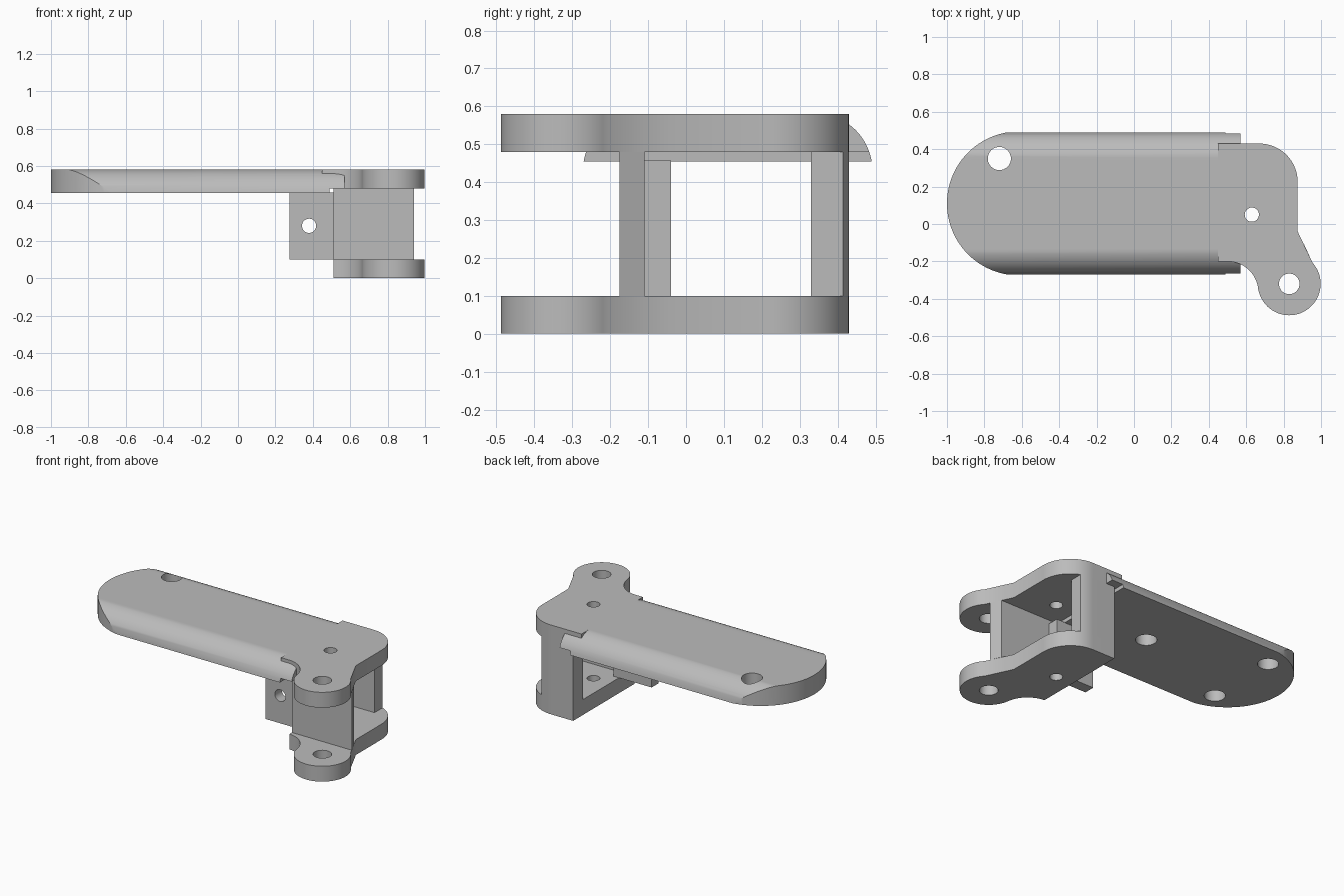
import bpy, bmesh
from math import sin, cos, radians
from mathutils import Matrix

if "Cube" in bpy.data.objects:
    bpy.data.objects.remove(bpy.data.objects["Cube"], do_unlink=True)

grey = bpy.data.materials.new("plain_grey")
grey.use_nodes = True
grey.diffuse_color = (0.5, 0.5, 0.5, 1)
grey.node_tree.nodes["Principled BSDF"].inputs["Base Color"].default_value = (0.5, 0.5, 0.5, 1)


def arc(cx, cy, r, start, end, steps=24):
    """Points along a circular arc, angles in degrees."""
    angles = [radians(start + (end - start) * i / steps) for i in range(steps + 1)]
    return [(cx + r * cos(a), cy + r * sin(a)) for a in angles]


def prism(name, outline, low, high, axis="z"):
    """Extrude an outline along z, or along x (outline in y, z) or y (outline in x, z)."""
    place = {"z": lambda u, v, w: (u, v, w),
             "x": lambda u, v, w: (w, u, v),
             "y": lambda u, v, w: (u, w, v)}[axis]
    bm = bmesh.new()
    base = bm.faces.new([bm.verts.new(place(u, v, low)) for u, v in outline])
    top = bmesh.ops.extrude_face_region(bm, geom=[base])
    moved = [g for g in top["geom"] if isinstance(g, bmesh.types.BMVert)]
    bmesh.ops.translate(bm, verts=moved, vec=place(0, 0, high - low))
    bmesh.ops.recalc_face_normals(bm, faces=bm.faces)
    mesh = bpy.data.meshes.new(name)
    bm.to_mesh(mesh)
    bm.free()
    mesh.materials.append(grey)
    obj = bpy.data.objects.new(name, mesh)
    bpy.context.collection.objects.link(obj)
    return obj


def rect(x0, y0, x1, y1):
    return [(x0, y0), (x1, y0), (x1, y1), (x0, y1)]


def activate(obj):
    bpy.ops.object.select_all(action="DESELECT")
    obj.select_set(True)
    bpy.context.view_layer.objects.active = obj


def carve(obj, cutter, operation="DIFFERENCE"):
    """Apply a boolean and discard the cutter."""
    cutter.hide_render = True
    activate(obj)
    mod = obj.modifiers.new("carve", "BOOLEAN")
    mod.operation, mod.solver, mod.object = operation, "EXACT", cutter
    bpy.ops.object.modifier_apply(modifier=mod.name)
    bpy.data.objects.remove(cutter, do_unlink=True)


def drill(obj, u, v, r, low, high, axis="z"):
    carve(obj, prism("drill", arc(u, v, r, 0, 348.75, 31), low, high, axis))


def bracket_outline(left):
    """Plate with a rounded back corner and a round lug at the front."""
    return ([(left, 0.43)] + arc(0.67, 0.225, 0.205, 90, 0)
            + [(0.875, -0.04)] + arc(0.83, -0.32, 0.168, 42, -170, 40)
            + arc(0.5, -0.365, 0.165, 5, 83) + [(left, -0.2)])


# Bracket plates, each with a pivot hole and a lug hole
plates = []
for name, left, low, high in (("bottom_plate", 0.51, 0, 0.1), ("top_plate", 0.45, 0.48, 0.58)):
    plate = prism(name, bracket_outline(left), low, high)
    drill(plate, 0.63, 0.05, 0.038, low - 0.1, high + 0.1)
    drill(plate, 0.83, -0.32, 0.055, low - 0.1, high + 0.1)
    plates.append(plate)

# Walls between the plates
front_web = prism("front_web", [(0.51, -0.175), (0.94, -0.175), (0.91, -0.11), (0.51, -0.11)], 0.1, 0.48)
back_wall = prism("back_wall", [(0.51, 0.33), (0.75, 0.33)]
                  + arc(0.67, 0.225, 0.205, 67, 90, 8) + [(0.51, 0.43)], 0.1, 0.48)

# Tab reaching under the arm, with a cross hole
tab = prism("tab", rect(0.275, -0.11, 0.55, -0.04), 0.1, 0.457)
drill(tab, 0.38, 0.28, 0.038, -0.3, 0.2, "y")

# Long arm: rounded upper edges, round far end
section = arc(0.34, 0.43, 0.152, 9.5, 90, 16) + arc(-0.12, 0.43, 0.152, 90, 170.5, 16)
section = [(0.49, 0.455)] + [(y, min(z, 0.58)) for y, z in section[1:-1]] + [(-0.27, 0.455)]
arm = prism("arm", section, -1.1, 0.57, "x")
carve(arm, prism("end_shape", arc(-0.615, 0.11, 0.385, 90, 270, 48) + [(0.8, -0.275), (0.8, 0.495)],
                 0.3, 0.7), "INTERSECT")
# Thin tongues at the near end, and the pocket for the top plate
carve(arm, prism("tongue_cut", rect(0.49, -0.6, 0.8, 0.7), 0.3, 0.48))
carve(arm, prism("plate_pocket", bracket_outline(0.45), 0.48, 0.7))
# One through hole and two blind holes from below
drill(arm, -0.72, 0.35, 0.062, 0.3, 0.7)
drill(arm, -0.72, -0.13, 0.062, 0.3, 0.555)
drill(arm, 0.0, 0.11, 0.062, 0.3, 0.555)

for obj in plates + [front_web, back_wall, tab, arm]:
    activate(obj)
    bpy.ops.object.shade_smooth_by_angle(angle=radians(30))
